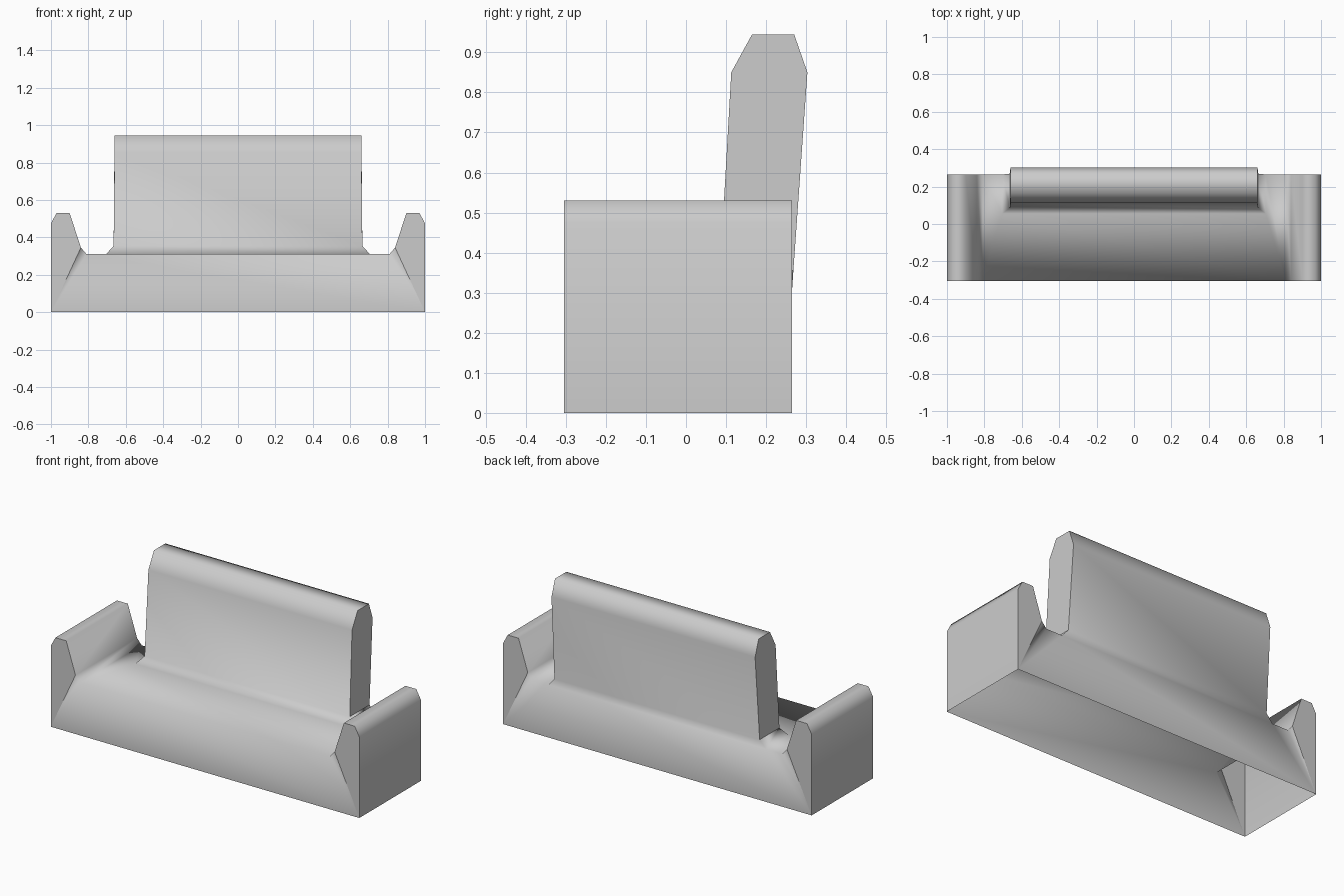
import bpy
import bmesh
from mathutils import Vector

cube = bpy.data.objects.get("Cube")
if cube:
    bpy.data.objects.remove(cube, do_unlink=True)

FRONT, BACK, SEAT = -0.305, 0.265, 0.31

fabric = bpy.data.materials.new("grey_fabric")
fabric.use_nodes = True
grey = (0.6, 0.6, 0.6, 1)
fabric.diffuse_color = grey
fabric.node_tree.nodes["Principled BSDF"].inputs["Base Color"].default_value = grey

bm = bmesh.new()
flat_panels = []


def mirrored(p):
    return Vector((-p[0], p[1], p[2]))


def face(points):
    return bm.faces.new([bm.verts.new(p) for p in points])


def pair(*points, flat=False):
    """A face on the left and its mirror image on the right."""
    faces = [face(points), face([mirrored(p) for p in reversed(points)])]
    if flat:
        flat_panels.extend(faces)


def band(a, b):
    """A strip running across the whole width, from a to b."""
    face([a, b, mirrored(b), mirrored(a)])


def at(profile, y):
    return [Vector((x, y, z)) for x, z in profile]


# Armrests: profile in x and z, from the floor over the top to the seat
arm = [(1, 0), (1, 0.475), (0.97, 0.53), (0.9, 0.53), (0.84, 0.345), (0.81, SEAT)]
arm_front, arm_back = at(arm, FRONT), at(arm, BACK)
for i in range(len(arm) - 1):
    pair(arm_front[i], arm_front[i + 1], arm_back[i + 1], arm_back[i])
for end in (arm_front, arm_back):
    pair(*end[:5], flat=True)
    pair(end[0], end[4], end[5])

# Backrest: profile in y and z, from the front foot over the top to the rear foot
back = [(0.665, 0.085, 0.355), (0.66, 0.113, 0.85), (0.66, 0.165, 0.945),
        (0.66, 0.27, 0.945), (0.66, 0.303, 0.85), (0.665, 0.268, 0.355)]
back = [Vector(p) for p in back]
for a, b in zip(back, back[1:]):
    band(a, b)
pair(*back, flat=True)

# Flared foot joining the backrest to the seat
foot_front = Vector((0.705, 0.055, SEAT))
foot_back = Vector((0.705, BACK, SEAT))
band(foot_front, back[0])
band(back[-1], foot_back)
pair(foot_front, foot_back, back[-1], back[0])

# Seat, front wall and rear wall; the underside stays open
seat_front, seat_back = arm_front[5], arm_back[5]
band(seat_front, foot_front)
pair(seat_front, seat_back, foot_back, foot_front)
band(arm_front[0], seat_front)
band(foot_back, arm_back[0])
pair(arm_back[0], seat_back, foot_back)

# Weld into one upholstered shell, soft except around the flat end panels
bmesh.ops.remove_doubles(bm, verts=bm.verts, dist=0.0005)
bmesh.ops.recalc_face_normals(bm, faces=bm.faces)
for f in bm.faces:
    f.smooth = True
for f in flat_panels:
    for e in f.edges:
        e.smooth = False

mesh = bpy.data.meshes.new("sofa_shell")
bm.to_mesh(mesh)
bm.free()
mesh.materials.append(fabric)
sofa = bpy.data.objects.new("sofa_shell", mesh)
bpy.context.collection.objects.link(sofa)
